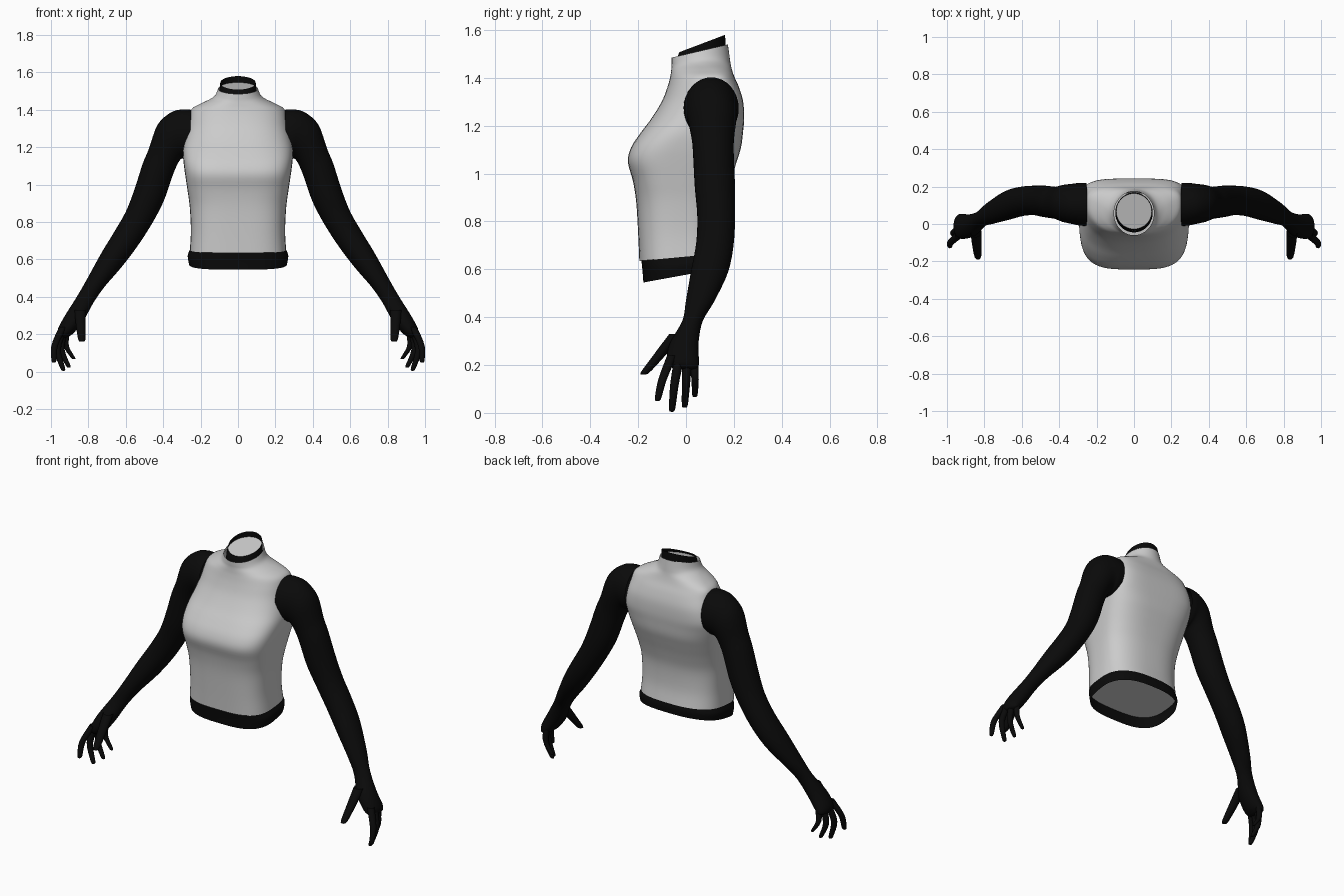
import bpy, bmesh, math


def material(name, rgb):
    m = bpy.data.materials.new(name)
    m.diffuse_color = (*rgb, 1)
    return m


GREY = material("light grey fabric", (0.6, 0.6, 0.6))
BLACK = material("black fabric", (0.003, 0.003, 0.003))


def smooth_rows(rows, steps):
    """Catmull-Rom interpolation between the key sections."""
    out = []
    for i in range(len(rows) - 1):
        a, b = rows[max(i - 1, 0)], rows[i]
        c, d = rows[i + 1], rows[min(i + 2, len(rows) - 1)]
        for s in range(steps):
            t = s / steps
            out.append([0.5 * (2 * q + (r - p) * t + (2 * p - 5 * q + 4 * r - w) * t * t
                               + (3 * q - p - 3 * r + w) * t ** 3)
                        for p, q, r, w in zip(a, b, c, d)])
    return out + [list(rows[-1])]


def finish(name, bm, mat, mirror=False):
    bmesh.ops.recalc_face_normals(bm, faces=bm.faces)
    me = bpy.data.meshes.new(name)
    bm.to_mesh(me)
    bm.free()
    me.materials.append(mat)
    ob = bpy.data.objects.new(name, me)
    bpy.context.collection.objects.link(ob)
    if mirror:
        mod = ob.modifiers.new("mirror", 'MIRROR')
        mod.use_mirror_merge = False
    bpy.ops.object.select_all(action='DESELECT')
    ob.select_set(True)
    bpy.context.view_layer.objects.active = ob
    bpy.ops.object.shade_smooth_by_angle(angle=math.radians(50))
    return ob


def loft(name, rows, section, mat, n=40, steps=4, cap_end=False, mirror=False):
    bm = bmesh.new()
    rings = [[bm.verts.new(section(r, 2 * math.pi * k / n)) for k in range(n)]
             for r in smooth_rows(rows, steps)]
    for a, b in zip(rings, rings[1:]):
        for k in range(n):
            j = (k + 1) % n
            bm.faces.new((a[k], a[j], b[j], b[k]))
    if cap_end:
        bm.faces.new(rings[-1])
    return finish(name, bm, mat, mirror)


def body_section(r, t):
    """Tilted superellipse: z front, z back, half width, y front, y middle, y back, powers."""
    zf, zb, hw, yf, ym, yb, nf, nb = r
    c, s = math.cos(t), math.sin(t)
    p = 2 / (nb if s > 0 else nf)
    x = hw * math.copysign(abs(c) ** p, c)
    y = ym + (yb - ym if s > 0 else ym - yf) * math.copysign(abs(s) ** p, s)
    return x, y, zf + (zb - zf) * (y - yf) / (yb - yf)


def limb_section(r, t):
    """Ellipse between an outer and an inner point: x, z, x, z, y front, y back."""
    ox, oz, ix, iz, yf, yb = r
    c, s = math.cos(t), math.sin(t)
    return ((ox + ix) / 2 + (ox - ix) / 2 * c,
            (yf + yb) / 2 + (yb - yf) / 2 * s,
            (oz + iz) / 2 + (oz - iz) / 2 * c)


def disc(name, row, mat, n=40):
    bm = bmesh.new()
    bm.faces.new([bm.verts.new(body_section(row, 2 * math.pi * k / n)) for k in range(n)])
    return finish(name, bm, mat)


# Sleeveless top, from waist to collar
loft("sleeveless_top", [
    (.635, .67, .257, -.195, 0, .180, 3.2, 2.6),
    (.75, .76, .252, -.200, 0, .165, 3.2, 2.6),
    (.88, .88, .258, -.208, 0, .167, 3.2, 2.6),
    (.97, .97, .270, -.222, 0, .187, 3.4, 2.8),
    (1.05, 1.05, .282, -.243, .01, .212, 3.6, 3.0),
    (1.11, 1.11, .290, -.229, .02, .230, 3.5, 3.2),
    (1.17, 1.17, .294, -.190, .05, .238, 3.2, 3.5),
    (1.23, 1.23, .288, -.145, .08, .243, 2.8, 4.0),
    (1.30, 1.30, .272, -.102, .10, .239, 2.6, 4.0),
    (1.36, 1.36, .260, -.078, .10, .222, 2.4, 3.5),
    (1.405, 1.405, .247, -.066, .11, .202, 2.2, 3.0),
    (1.43, 1.435, .200, -.062, .10, .192, 2.1, 2.5),
    (1.45, 1.462, .150, -.060, .08, .186, 2, 2),
    (1.465, 1.49, .122, -.060, .06, .182, 2, 2),
    (1.485, 1.54, .107, -.060, .057, .175, 2, 2),
], body_section, GREY, n=64)

# Black undershirt showing at the collar and the waist
loft("collar_band", [
    (1.45, 1.50, .100, -.045, .06, .168, 2, 2),
    (1.487, 1.54, .098, -.036, .064, .166, 2, 2),
    (1.508, 1.58, .095, -.027, .068, .163, 2, 2),
], body_section, BLACK)
loft("waist_band", [
    (.665, .69, .250, -.188, 0, .172, 3.2, 2.6),
    (.635, .67, .256, -.186, 0, .175, 3.2, 2.6),
    (.595, .645, .269, -.182, 0, .180, 3.0, 2.6),
    (.545, .61, .262, -.178, 0, .178, 3.0, 2.6),
], body_section, BLACK, n=64)

# Closing faces inside the two openings
disc("neck_closure", (1.493, 1.546, .096, -.034, .065, .165, 2, 2), GREY)
disc("waist_closure", (.62, .66, .258, -.184, 0, .176, 3.1, 2.6), GREY)

# Arms with palms
loft("arm", [
    (.250, 1.400, .262, 1.150, -.010, .220),
    (.300, 1.402, .285, 1.140, -.008, .220),
    (.360, 1.385, .300, 1.140, 0, .215),
    (.430, 1.320, .315, 1.125, .010, .210),
    (.477, 1.190, .335, 1.085, .025, .200),
    (.510, 1.110, .356, 1.030, .030, .200),
    (.555, .970, .398, .910, .037, .205),
    (.600, .855, .458, .795, .047, .205),
    (.660, .750, .535, .675, .043, .200),
    (.730, .635, .622, .560, .022, .178),
    (.810, .490, .715, .452, 0, .120),
    (.862, .400, .772, .370, -.015, .070),
    (.925, .300, .822, .280, -.068, .052),
    (.962, .230, .875, .210, -.080, .054),
    (.962, .195, .905, .188, -.065, .050),
    (.948, .183, .925, .181, -.030, .025),
], limb_section, BLACK, n=32, cap_end=True, mirror=True)

# Fingers: base, middle, tip and root thickness
digits = {
    "index_finger": ((.935, -.058, .24), (.980, -.098, .14), (.984, -.117, .06), .021),
    "middle_finger": ((.937, -.030, .22), (.965, -.048, .12), (.937, -.058, .018), .021),
    "ring_finger": ((.930, .005, .22), (.944, .000, .12), (.908, -.005, .033), .020),
    "little_finger": ((.915, .033, .22), (.920, .038, .14), (.882, .037, .075), .018),
    "thumb": ((.845, -.040, .33), (.840, -.112, .24), (.835, -.170, .17), .030),
}
for name, (base, mid, tip, r) in digits.items():
    end = [t + (t - m) * 0.13 for t, m in zip(tip, mid)]
    path = [(base, r), (mid, r * .85), (tip, r * .62), (end, r * .2)]
    rows = [(p[0] + q, p[2], p[0] - q, p[2], p[1] - q, p[1] + q) for p, q in path]
    loft(name, rows, limb_section, BLACK, n=12, cap_end=True, mirror=True)
